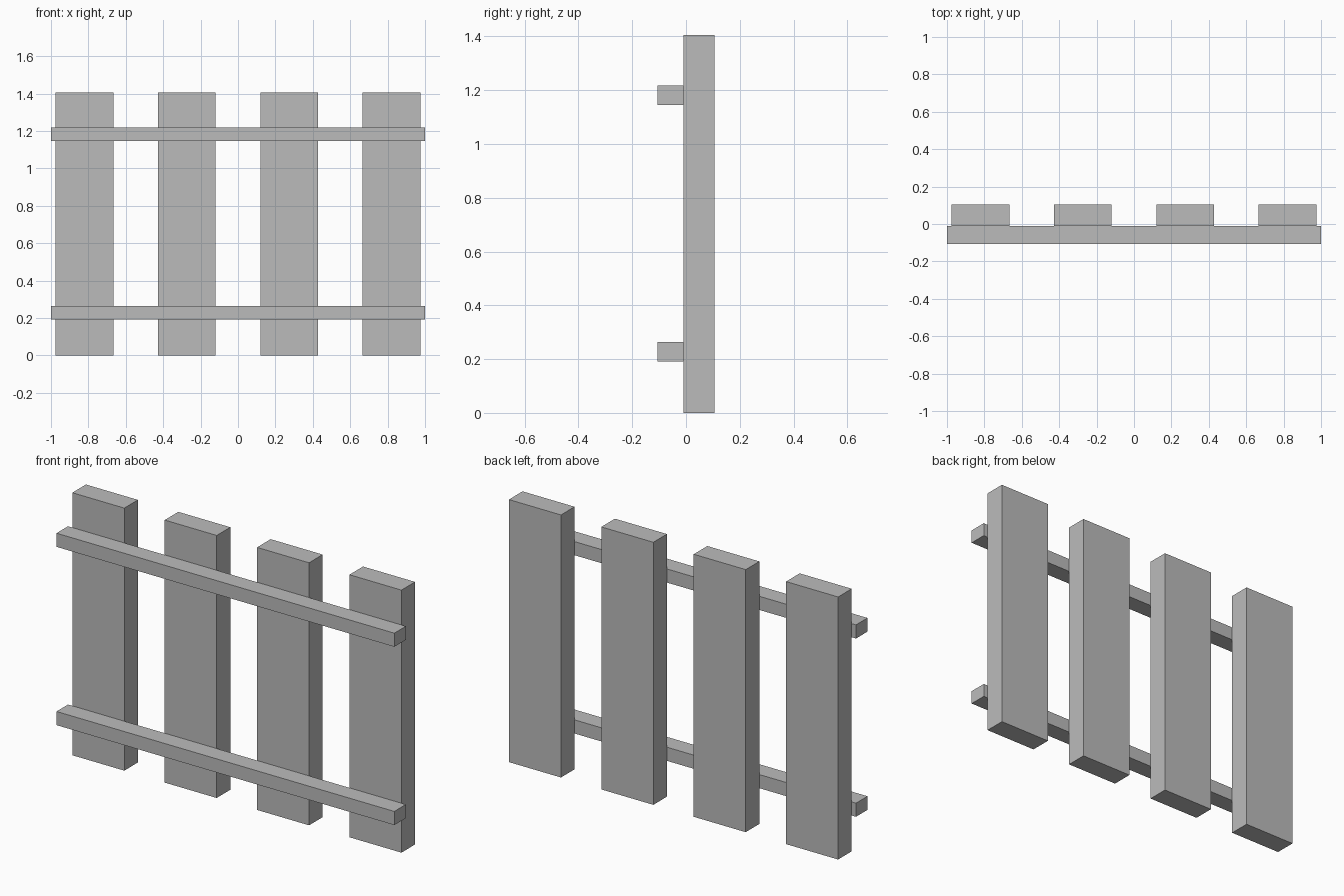
import bpy

cube = bpy.data.objects.get("Cube")
if cube:
    bpy.data.objects.remove(cube, do_unlink=True)

# Single flat grey for the whole fence
grey = bpy.data.materials.new("plain grey")
grey.use_nodes = True
colour = (0.5, 0.5, 0.5, 1.0)
grey.diffuse_color = colour
grey.node_tree.nodes["Principled BSDF"].inputs["Base Color"].default_value = colour


def board(name, centre, size):
    """Add a sharp-edged rectangular board."""
    bpy.ops.mesh.primitive_cube_add(size=1, location=centre)
    obj = bpy.context.object
    obj.name = obj.data.name = name
    obj.scale = size
    bpy.ops.object.transform_apply(location=False, rotation=False, scale=True)
    obj.data.materials.append(grey)


# Upright pickets, evenly spaced
HEIGHT = 1.405
SPACING = 0.547
for i in range(4):
    board(f"picket_{i + 1}", ((i - 1.5) * SPACING, 0.048, HEIGHT / 2),
          (0.308, 0.115, HEIGHT))

# Horizontal rails fixed to the front of the pickets
for name, z in (("lower_rail", 0.228), ("upper_rail", 1.182)):
    board(name, (0, -0.058, z), (2.0, 0.097, 0.073))
